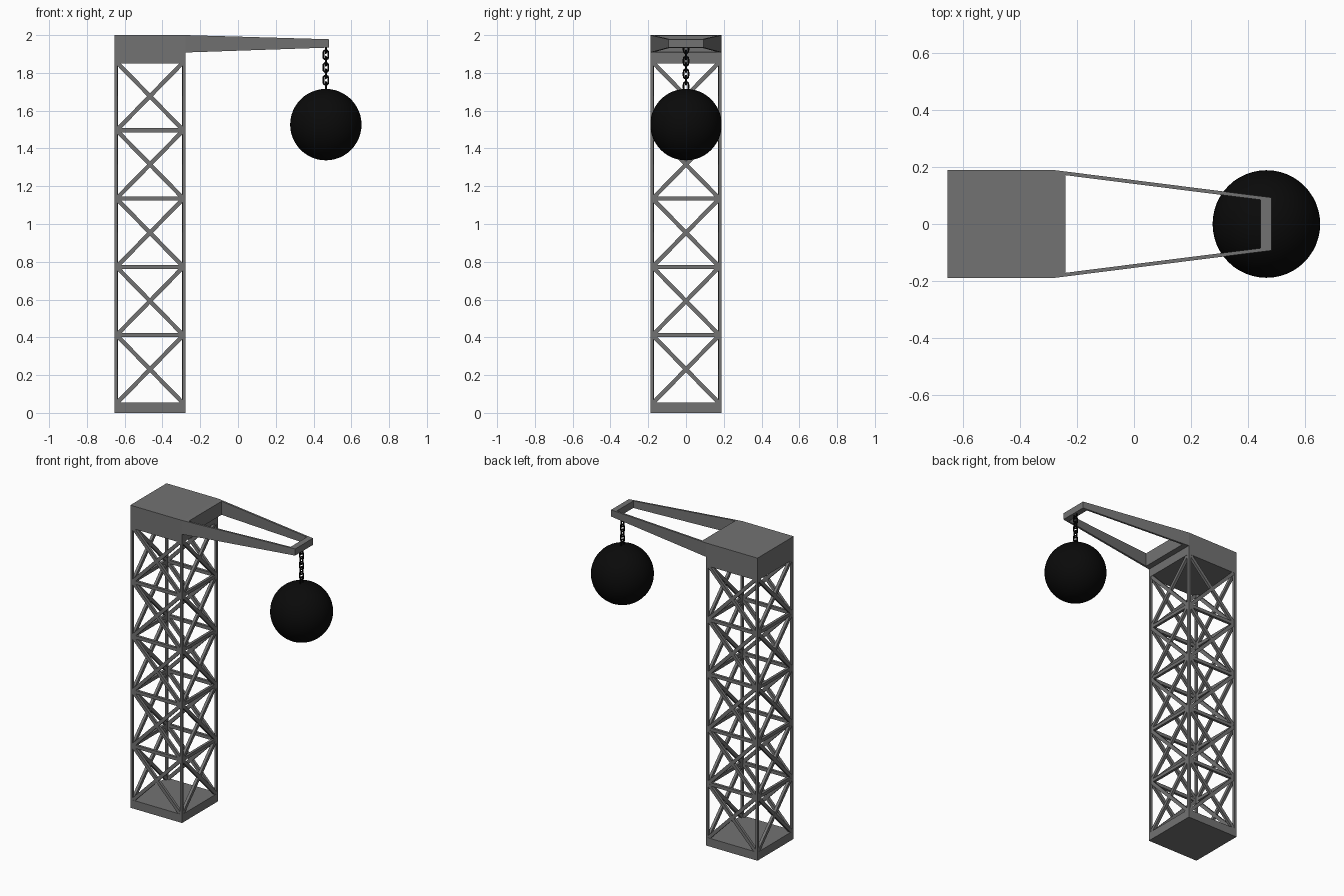
import bpy, bmesh, math
from mathutils import Vector, Matrix

if "Cube" in bpy.data.objects:
    bpy.data.objects.remove(bpy.data.objects["Cube"])

def material(name, rgb):
    m = bpy.data.materials.new(name)
    m.diffuse_color = (*rgb, 1)
    m.use_nodes = True
    m.node_tree.nodes["Principled BSDF"].inputs["Base Color"].default_value = m.diffuse_color
    return m

STEEL = material("grey steel", (0.17, 0.17, 0.17))
BLACK = material("black iron", (0.003, 0.003, 0.003))

TX, HW = -0.466, 0.189          # tower centre in x, half width
BASE_TOP, CAP_BOTTOM, TOP = 0.055, 1.85, 2.0

def finish(name, bm, mat):
    bmesh.ops.recalc_face_normals(bm, faces=bm.faces)
    me = bpy.data.meshes.new(name)
    bm.to_mesh(me)
    bm.free()
    me.materials.append(mat)
    ob = bpy.data.objects.new(name, me)
    bpy.context.collection.objects.link(ob)
    return ob

def add_box(bm, lo, hi):
    lo, hi = Vector(lo), Vector(hi)
    s = hi - lo
    bmesh.ops.create_cube(bm, size=1, matrix=Matrix.Translation((lo + hi) / 2) @ Matrix.Diagonal((*s, 1)))

def add_beam(bm, a, b, wide, deep):
    """Beam between two points lying in an xz plane."""
    a, b = Vector(a), Vector(b)
    d = b - a
    ang = math.atan2(d.x, d.z)
    bmesh.ops.create_cube(bm, size=1, matrix=Matrix.Translation((a + b) / 2)
                          @ Matrix.Rotation(ang, 4, 'Y') @ Matrix.Diagonal((wide, deep, d.length, 1)))

# Base slab and head block
for name, z0, z1 in (("base_slab", 0, BASE_TOP), ("head_block", CAP_BOTTOM, TOP)):
    bm = bmesh.new()
    add_box(bm, (TX - HW, -HW, z0), (TX + HW, HW, z1))
    finish(name, bm, STEEL)

# Corner posts
bm = bmesh.new()
P = 0.016
for sx in (-1, 1):
    for sy in (-1, 1):
        cx, cy = TX + sx * (HW - P / 2), sy * (HW - P / 2)
        add_box(bm, (cx - P / 2, cy - P / 2, BASE_TOP), (cx + P / 2, cy + P / 2, CAP_BOTTOM))
finish("corner_posts", bm, STEEL)

# Lattice: one side panel, turned to all four sides
LEVELS = [0.05 + 0.3615 * i for i in range(6)]
for side in range(4):
    bm = bmesh.new()
    y, w = -(HW - 0.0105), HW - 0.012
    for i in range(5):
        z0, z1 = LEVELS[i], LEVELS[i + 1]
        add_beam(bm, (-w, y, z0), (w, y, z1), 0.022, 0.018)
        add_beam(bm, (w, y, z0), (-w, y, z1), 0.022, 0.0176)
        if i:
            add_beam(bm, (-w, y, z0), (w, y, z0), 0.022, 0.0172)
    bmesh.ops.transform(bm, verts=bm.verts,
                        matrix=Matrix.Translation((TX, 0, 0)) @ Matrix.Rotation(side * math.pi / 2, 4, 'Z'))
    finish(f"lattice_side_{side + 1}", bm, STEEL)

# Tapered boom frame: every section follows the same linear taper
X0, X1 = TX + HW, 0.483
def taper(x, a, b):
    return a + (b - a) * (x - X0) / (X1 - X0)

def boom_piece(name, xa, xb, inner, outer):
    """Piece from xa to xb; inner and outer give its y limits at x."""
    bm = bmesh.new()
    rings = []
    for x in (xa, xb):
        lo, hi = taper(x, 1.908, 1.934), taper(x, TOP, 1.978)
        rings.append([bm.verts.new((x, y, z)) for y, z in
                      ((inner(x), lo), (outer(x), lo), (outer(x), hi), (inner(x), hi))])
    a, b = rings
    bm.faces.new(a)
    bm.faces.new(b)
    for i in range(4):
        j = (i + 1) % 4
        bm.faces.new((a[i], a[j], b[j], b[i]))
    finish(name, bm, STEEL)

edge = lambda x: taper(x, HW, 0.093)
boom_piece("boom_root", X0, -0.24, lambda x: -edge(x), edge)
boom_piece("boom_tip", 0.445, X1, lambda x: -edge(x), edge)
for s, name in ((-1, "boom_arm_front"), (1, "boom_arm_back")):
    boom_piece(name, -0.24, 0.445, lambda x: s * (edge(x) - 0.013), lambda x: s * edge(x))

# Chain of stretched ring links, alternately turned
CX = 0.465
for i in range(7):
    bpy.ops.mesh.primitive_torus_add(major_segments=16, minor_segments=8, major_radius=0.013, minor_radius=0.005)
    ob = bpy.context.object
    ob.name = f"chain_link_{i + 1}"
    me = ob.data
    for v in me.vertices:
        v.co.x += 0.011 * (1 if v.co.x > 1e-4 else -1 if v.co.x < -1e-4 else 0)
    turn = 0 if i % 2 else math.pi / 2
    me.transform(Matrix.Rotation(turn, 4, 'Z') @ Matrix.Rotation(math.pi / 2, 4, 'Z')
                 @ Matrix.Rotation(math.pi / 2, 4, 'Y'))
    ob.location = (CX, 0, 1.929 - 0.0335 * i)
    me.materials.append(BLACK)
    bpy.ops.object.shade_smooth()

# Wrecking ball
bpy.ops.mesh.primitive_uv_sphere_add(segments=48, ring_count=24, radius=0.189, location=(CX, 0, 1.526))
ball = bpy.context.object
ball.name = "wrecking_ball"
ball.data.materials.append(BLACK)
bpy.ops.object.shade_smooth()
